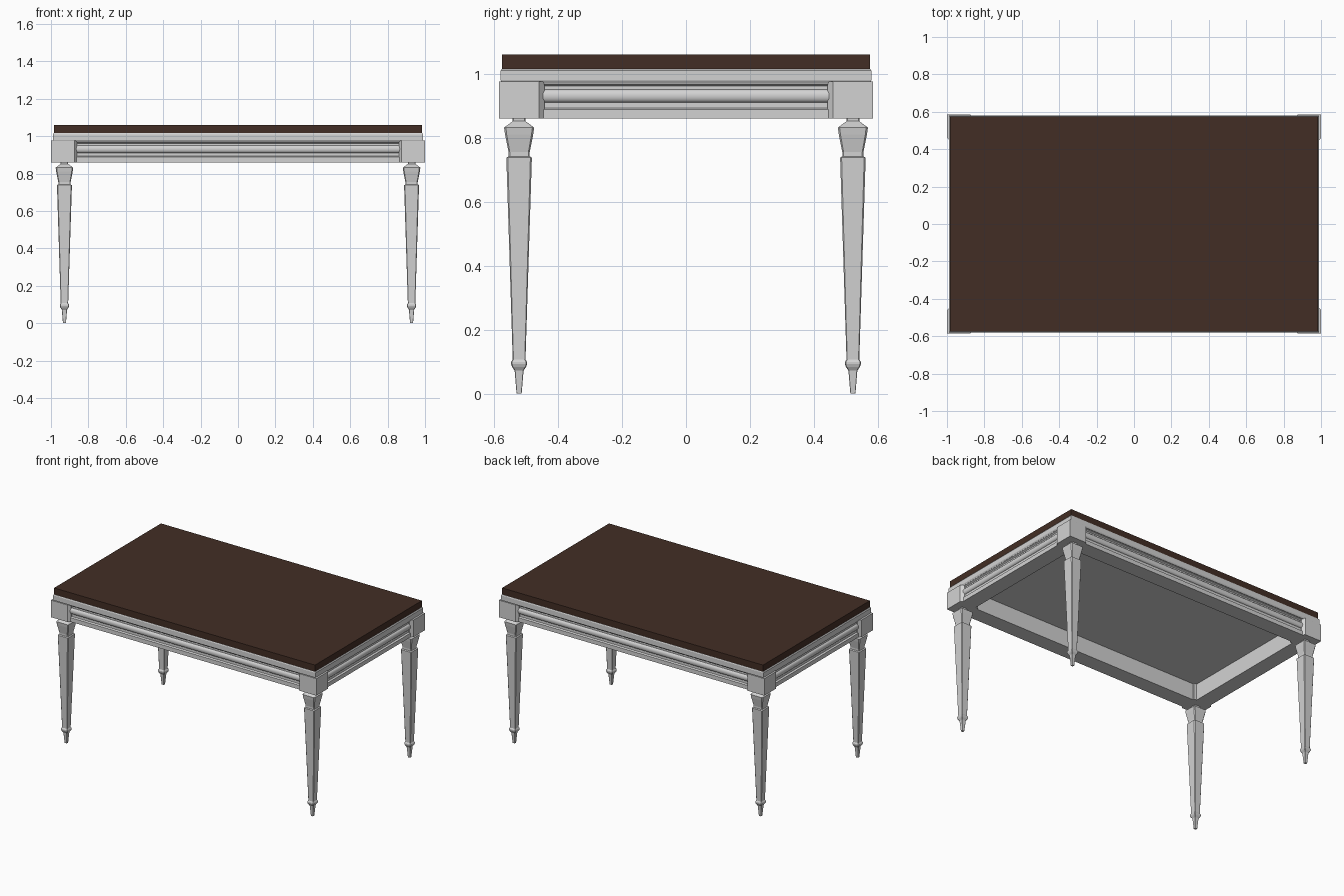
import bpy, bmesh, math
from mathutils import Vector

if "Cube" in bpy.data.objects:
    bpy.data.objects.remove(bpy.data.objects["Cube"])


def material(name, rgb):
    m = bpy.data.materials.new(name)
    m.diffuse_color = (*rgb, 1)
    m.use_nodes = True
    m.node_tree.nodes["Principled BSDF"].inputs["Base Color"].default_value = m.diffuse_color
    return m


GREY = material("painted grey", (0.65, 0.65, 0.65))
BROWN = material("dark brown wood", (0.055, 0.027, 0.018))


def loft(name, rings, mat):
    """Closed solid through a list of matching point rings."""
    bm = bmesh.new()
    loops = [[bm.verts.new(p) for p in r] for r in rings]
    n = len(loops[0])
    for a, b in zip(loops, loops[1:]):
        for i in range(n):
            j = (i + 1) % n
            bm.faces.new((a[i], a[j], b[j], b[i]))
    bm.faces.new(loops[0])
    bm.faces.new(loops[-1])
    bmesh.ops.recalc_face_normals(bm, faces=bm.faces)
    me = bpy.data.meshes.new(name)
    bm.to_mesh(me)
    bm.free()
    me.materials.append(mat)
    ob = bpy.data.objects.new(name, me)
    bpy.context.collection.objects.link(ob)
    return ob


def rect(hx, hy, z):
    return [(-hx, -hy, z), (hx, -hy, z), (hx, hy, z), (-hx, hy, z)]


# table top and the frame board beneath it
loft("table_top", [rect(.983, .575, 1.016), rect(.983, .575, 1.06)], BROWN)
loft("frame_board", [rect(.985, .575, .972), rect(.99, .58, .98),
                     rect(.99, .58, 1.01), rect(.985, .577, 1.016)], GREY)

# square tapered leg profile: (half width, height)
LEG = [(.008, 0), (.014, .072), (.022, .084), (.025, .092), (.025, .099),
       (.02, .107), (.04, .738), (.033, .742), (.033, .755), (.044, .81),
       (.047, .832), (.02, .852), (.02, .865)]


def leg_ring(h, z, cx, cy):
    c = h * .88
    pts = [(-c, -h), (c, -h), (h, -c), (h, c), (c, h), (-c, h), (-h, c), (-h, -c)]
    return [(cx + x, cy + y, z) for x, y in pts]


# corner block footprint, with angled returns toward the aprons
BLOCK = [(1.0, .585), (.875, .585), (.86, .567), (.86, .455),
         (.982, .442), (1.0, .46)]

for sx, side in ((-1, "left"), (1, "right")):
    for sy, end in ((-1, "front"), (1, "back")):
        loft(f"{end}_{side}_leg",
             [leg_ring(h, z, sx * .928, sy * .522) for h, z in LEG], GREY)
        loft(f"{end}_{side}_corner_block",
             [[(sx * x, sy * y, z) for x, y in BLOCK] for z in (.86, .976)], GREY)

# moulded apron section: (depth behind the block face, height)
bead = [(.025 - .013 * math.sin(math.pi * i / 8),
         .931 - .02 * math.cos(math.pi * i / 8)) for i in range(9)]
SECTION = ([(.12, .86), (.014, .86), (.014, .888), (.025, .893)] + bead +
           [(.025, .962), (.016, .968), (.016, .976), (.12, .976)])


def apron(name, out, reach, half):
    out = Vector(out)
    along = Vector((-out.y, out.x, 0))
    ob = loft(name, [[out * (reach - d) + along * t + Vector((0, 0, z))
                      for d, z in SECTION] for t in (-half, half)], GREY)
    for p in ob.data.polygons:  # smooth only the rounded bead
        p.use_smooth = .911 < p.center.z < .951 and len(p.vertices) == 4
    ob.data.update()
    bpy.context.view_layer.objects.active = ob
    ob.select_set(True)
    bpy.ops.object.shade_smooth_by_angle(angle=math.radians(30))
    ob.select_set(False)


apron("front_apron", (0, -1, 0), .585, .88)
apron("back_apron", (0, 1, 0), .585, .88)
apron("left_apron", (-1, 0, 0), 1.0, .46)
apron("right_apron", (1, 0, 0), 1.0, .46)
